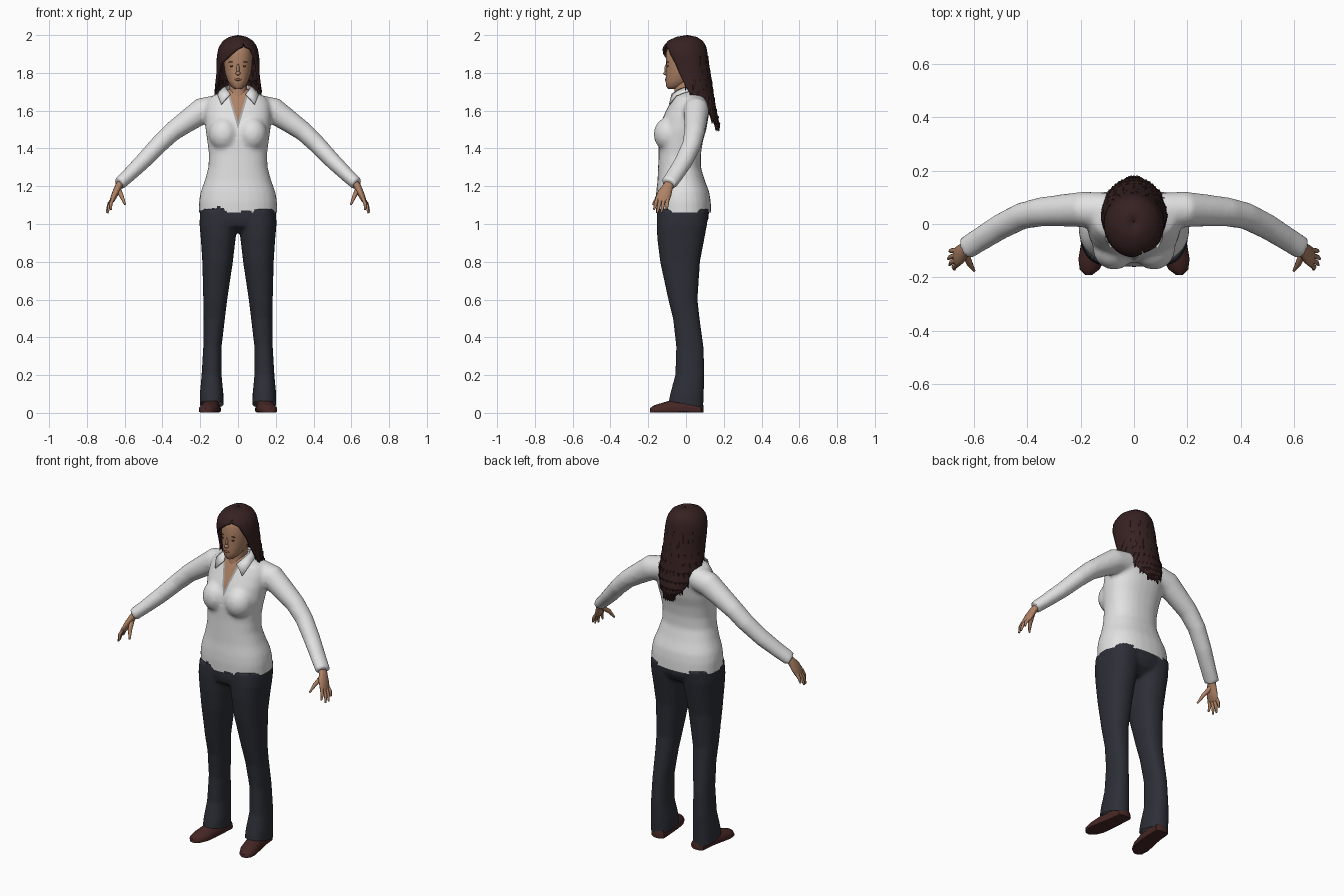
import bpy, bmesh, math, random
from mathutils import Vector, Matrix

random.seed(4)
if "Cube" in bpy.data.objects:
    bpy.data.objects.remove(bpy.data.objects["Cube"])


def material(name, r, g, b):
    m = bpy.data.materials.new(name)
    m.use_nodes = True
    m.diffuse_color = (r, g, b, 1)
    node = m.node_tree.nodes["Principled BSDF"]
    node.inputs["Base Color"].default_value = (r, g, b, 1)
    node.inputs["Roughness"].default_value = 0.8
    return m


WHITE = material("shirt white", .76, .76, .76)
GREY = material("shirt edge grey", .38, .38, .38)
NAVY = material("trouser navy", .026, .028, .038)
SKIN = material("skin", .42, .22, .13)
HAIR = material("hair brown", .037, .015, .015)
SHOE = material("shoe brown", .06, .02, .018)
LIPS = material("lips", .30, .10, .075)
EYE = material("eye dark", .06, .04, .035)
made = []


def finish(name, bm, *mats):
    me = bpy.data.meshes.new(name)
    bm.to_mesh(me)
    bm.free()
    ob = bpy.data.objects.new(name, me)
    bpy.context.collection.objects.link(ob)
    for m in mats:
        me.materials.append(m)
    made.append(ob)
    return ob


# Cross-sections
def flat_ring(z, hw, yf, yb, cx=0, n=2.3, count=28):
    pts = []
    for i in range(count):
        t = math.tau * i / count
        c, s = math.cos(t), math.sin(t)
        pts.append(Vector((cx + hw * math.copysign(abs(c) ** (2 / n), c),
                           (yf + yb) / 2 + (yb - yf) / 2 * math.copysign(abs(s) ** (2 / n), s), z)))
    return pts


def tube_rings(path, side, count=16):
    """path holds (x, y, z, half width along Y, half thickness)."""
    pts = [Vector((p[0] * side, p[1], p[2])) for p in path]
    rings = []
    for i, p in enumerate(pts):
        t = (pts[min(i + 1, len(pts) - 1)] - pts[max(i - 1, 0)]).normalized()
        wide = Vector((0, 1, 0))
        wide = (wide - t * wide.dot(t)).normalized()
        thin = t.cross(wide)
        a, b = path[i][3:]
        rings.append([p + wide * a * math.cos(math.tau * k / count)
                      + thin * b * math.sin(math.tau * k / count) for k in range(count)])
    return rings


def loft(bm, rings, closed=True):
    rows = [[bm.verts.new(p) for p in r] for r in rings]
    n = len(rows[0])
    for a, b in zip(rows, rows[1:]):
        for k in range(n if closed else n - 1):
            j = (k + 1) % n
            bm.faces.new((a[k], a[j], b[j], b[k]))
    if closed:
        bm.faces.new(rows[0])
        bm.faces.new(rows[-1])
    bmesh.ops.recalc_face_normals(bm, faces=bm.faces)


def ball(bm, loc, scale):
    mat = Matrix.Translation(loc) @ Matrix.Diagonal((*scale, 1))
    bmesh.ops.create_uvsphere(bm, u_segments=16, v_segments=10, radius=1, matrix=mat)


def cut(bm, point, normal, clear=False):
    bmesh.ops.bisect_plane(bm, geom=bm.verts[:] + bm.edges[:] + bm.faces[:], dist=1e-5,
                           plane_co=point, plane_no=normal, clear_inner=clear)


def fuse(ob, voxel, smooth):
    """Blend overlapping volumes into a single skin; return it as a bmesh."""
    m = ob.modifiers.new("blend", "REMESH")
    m.mode, m.voxel_size = "VOXEL", voxel
    m = ob.modifiers.new("soften", "SMOOTH")
    m.iterations, m.factor = smooth, .5
    me = bpy.data.meshes.new_from_object(ob.evaluated_get(bpy.context.evaluated_depsgraph_get()))
    ob.modifiers.clear()
    bm = bmesh.new()
    bm.from_mesh(me)
    bpy.data.meshes.remove(me)
    return bm


# Shirt: torso, bust and sleeves blended together
torso = [(1.0, .205, -.155, .135), (1.06, .208, -.159, .134), (1.12, .207, -.161, .131),
         (1.17, .198, -.158, .123), (1.23, .176, -.151, .1), (1.3, .157, -.148, .079),
         (1.37, .154, -.145, .079), (1.44, .163, -.145, .09), (1.5, .172, -.14, .108),
         (1.57, .176, -.12, .12), (1.63, .172, -.09, .122), (1.67, .152, -.07, .11),
         (1.695, .1, -.057, .085), (1.715, .055, -.045, .06)]
sleeve = [(.1, .05, 1.62, .068, .066), (.19, .055, 1.6, .067, .07), (.28, .05, 1.537, .06, .059),
          (.35, .045, 1.487, .055, .052), (.42, .03, 1.42, .051, .048), (.5, -.01, 1.335, .049, .044),
          (.58, -.06, 1.257, .046, .038), (.63, -.092, 1.212, .045, .035)]
bm = bmesh.new()
loft(bm, [flat_ring(*r) for r in torso])
for s in (1, -1):
    loft(bm, tube_rings(sleeve, s))
    ball(bm, (.075 * s, -.092, 1.475), (.08, .08, .09))
shirt = finish("shirt", bm, WHITE, SKIN, GREY, NAVY)
bm = fuse(shirt, .011, 6)
cut(bm, (0, 0, 1.06), (0, 0, 1), True)
NECK = ((1.54, .3), (1.505, .3))
for low, slope in NECK:
    for s in (1, -1):
        cut(bm, (0, 0, low), (s, 0, -slope))
for f in bm.faces:
    c = f.calc_center_median()
    f.material_index = 0
    if c.y < 0 and c.z > 1.5:
        for idx, (low, slope) in ((2, NECK[1]), (1, NECK[0])):
            if abs(c.x) < (c.z - low) * slope:
                f.material_index = idx
    # ragged hem where the trousers show through
    ragged = 1.071 + .012 * math.sin(c.x * 47) + .01 * math.sin(c.x * 21 + 4.5)
    if c.y < -.03 and c.x < .11 and c.z < ragged:
        f.material_index = 3
bm.to_mesh(shirt.data)
bm.free()

# Collar: folded band, mirrored
top = [(.042, -.076, 1.69), (.062, -.035, 1.715), (.068, .01, 1.73), (.05, .055, 1.735), (0, .07, 1.735)]
edge = [(.09, -.09, 1.636), (.108, -.055, 1.683), (.102, .01, 1.705), (.075, .085, 1.7), (0, .108, 1.69)]
bm = bmesh.new()
for s in (1, -1):
    loft(bm, [[Vector((x * s, y, z)) for x, y, z in row] for row in (top, edge)], False)
bmesh.ops.remove_doubles(bm, verts=bm.verts, dist=1e-4)
collar = finish("collar", bm, WHITE)
collar.modifiers.new("thickness", "SOLIDIFY").thickness = .008

# Trousers: pelvis and two legs blended together
leg = [(1.08, .0, .2, -.152, .122), (1.0, .003, .204, -.156, .112), (.92, .013, .197, -.152, .097),
       (.8, .027, .189, -.137, .074), (.6, .057, .184, -.094, .061), (.5, .069, .182, -.069, .072),
       (.35, .087, .184, -.052, .093), (.2, .087, .193, -.057, .098), (.1, .077, .202, -.084, .094),
       (.0, .077, .203, -.104, .09)]
bm = bmesh.new()
loft(bm, [flat_ring(*r) for r in ((.955, .06, -.1, .05), (.99, .16, -.148, .1),
                                  (1.03, .198, -.155, .12), (1.08, .199, -.152, .122))])
for s in (1, -1):
    loft(bm, [flat_ring(z, (o - i) / 2, f, b, s * (o + i) / 2) for z, i, o, f, b in leg])
trousers = finish("trousers", bm, NAVY)
bm = fuse(trousers, .01, 5)
cut(bm, (0, 0, .045), (0, .2, 1), True)
bm.to_mesh(trousers.data)
bm.free()

# Shoes: flat-bottomed sections from heel to toe (y, centre x, half width, height)
sections = [(.092, .132, .02, .04), (.08, .132, .042, .06), (.0, .138, .045, .075), (-.07, .148, .05, .07),
            (-.13, .158, .05, .052), (-.17, .166, .037, .04), (-.19, .17, .014, .025)]
for s, label in ((1, "left"), (-1, "right")):
    bm = bmesh.new()
    loft(bm, [[Vector((s * (x + w * math.cos(t)), y, max(.003, h * (.3 + .7 * math.sin(t)))))
               for t in (math.tau * k / 20 for k in range(20))] for y, x, w, h in sections])
    finish(label + "_shoe", bm, SHOE)

    # Hand: palm, four fingers and thumb
    bm = bmesh.new()
    loft(bm, tube_rings([(.605, -.075, 1.235, .026, .02), (.632, -.095, 1.2, .027, .019),
                         (.648, -.112, 1.165, .037, .018), (.664, -.125, 1.13, .038, .014),
                         (.67, -.128, 1.118, .03, .009)], s))
    for k, tip in enumerate([(.672, -.17, 1.075), (.69, -.153, 1.058),
                             (.695, -.13, 1.06), (.69, -.102, 1.078)]):
        base = Vector((.662, -.152 + .018 * k, 1.135))
        mid = base.lerp(Vector(tip), .5) + Vector((.007, 0, 0))
        loft(bm, tube_rings([(*base, .01, .01), (*mid, .0095, .009), (*tip, .005, .005)], s, 8))
    loft(bm, tube_rings([(.632, -.105, 1.18, .014, .014), (.615, -.148, 1.145, .013, .011),
                         (.598, -.175, 1.103, .005, .005)], s, 8))
    finish(label + "_hand", bm, SKIN)

# Head, nose and neck
bm = bmesh.new()
face = [(1.715, .018, -.095, -.05), (1.73, .037, -.106, -.01), (1.76, .056, -.108, .04),
        (1.8, .069, -.106, .07), (1.85, .076, -.105, .085), (1.9, .077, -.108, .09),
        (1.95, .066, -.092, .078), (1.98, .035, -.05, .045)]
loft(bm, [flat_ring(*r, n=2.1) for r in face])
ball(bm, (0, -.107, 1.797), (.013, .014, .01))
ball(bm, (0, -.103, 1.82), (.008, .011, .028))
finish("head", bm, SKIN)
bm = bmesh.new()
loft(bm, [flat_ring(*r) for r in ((1.66, .052, -.07, .06), (1.7, .047, -.062, .055), (1.77, .047, -.058, .06))])
finish("neck", bm, SKIN)

# Painted face details
bm = bmesh.new()
ball(bm, (0, -.107, 1.764), (.02, .005, .006))
finish("mouth", bm, LIPS)
bm = bmesh.new()
for s in (1, -1):
    ball(bm, (.031 * s, -.096, 1.836), (.012, .004, .0045))
    ball(bm, (.033 * s, -.096, 1.857), (.017, .004, .003))
finish("eyes_and_brows", bm, EYE)

# Hair: arcs wrapping the back (z, half width, front y, back y, opening angles from the front)
arcs = [(1.994, .002, .005, .01, 20, 20), (1.985, .045, -.05, .055, 20, 20),
        (1.965, .076, -.092, .085, 20, 20), (1.94, .093, -.113, .1, 18, 22),
        (1.925, .099, -.119, .104, 0, 42), (1.9, .104, -.119, .108, -16, 48),
        (1.875, .107, -.117, .112, -32, 54), (1.85, .108, -.113, .116, -54, 60),
        (1.8, .108, -.108, .124, -68, 68), (1.75, .114, -.1, .132, -76, 76),
        (1.7, .118, -.085, .139, -84, 84), (1.65, .116, -.03, .147, -104, 104),
        (1.6, .106, .0, .156, -116, 116), (1.56, .085, .04, .165, -122, 122),
        (1.525, .045, .09, .172, -130, 130)]
rows = []
for z, hw, yf, yb, left, right in arcs:
    row = []
    for k in range(33):
        a = math.radians(right + (360 + left - right) * k / 32)
        row.append(Vector((hw * math.sin(a), (yf + yb) / 2 - (yb - yf) / 2 * math.cos(a), z)))
    rows.append(row)
bm = bmesh.new()
loft(bm, rows, False)
bmesh.ops.remove_doubles(bm, verts=bm.verts, dist=1e-4)
hair = finish("hair", bm, HAIR)
mod = hair.modifiers.new("thickness", "SOLIDIFY")
mod.thickness, mod.offset = .012, 0

# Hair locks: pointed wisps hanging from the back and the lower edges
bm = bmesh.new()
for i, row in enumerate(rows[6:], 6):
    centre = sum(row, Vector()) / len(row)
    for k in (range(9, 24, 3) if i < 9 else range(1, 32, 3)):
        out = (row[k] - centre) * Vector((1, 1, 0))
        out.normalize()
        down = Vector((0, 0, -1)) + out * random.uniform(.15, .4)
        rot = down.to_track_quat("Z", "Y").to_matrix().to_4x4()
        size = random.uniform(.055, .075) * (.6 if i > 11 else 1)
        pos = row[k] + down.normalized() * size * .3 - out * .004
        bmesh.ops.create_cone(bm, cap_ends=True, segments=6, radius1=.014, radius2=.001, depth=size,
                              matrix=Matrix.Translation(pos) @ rot)
finish("hair_locks", bm, HAIR)

# Smooth shading with sharp creases kept
bpy.ops.object.select_all(action="DESELECT")
for ob in made:
    ob.select_set(True)
bpy.context.view_layer.objects.active = made[0]
bpy.ops.object.shade_smooth_by_angle(angle=math.radians(50))
